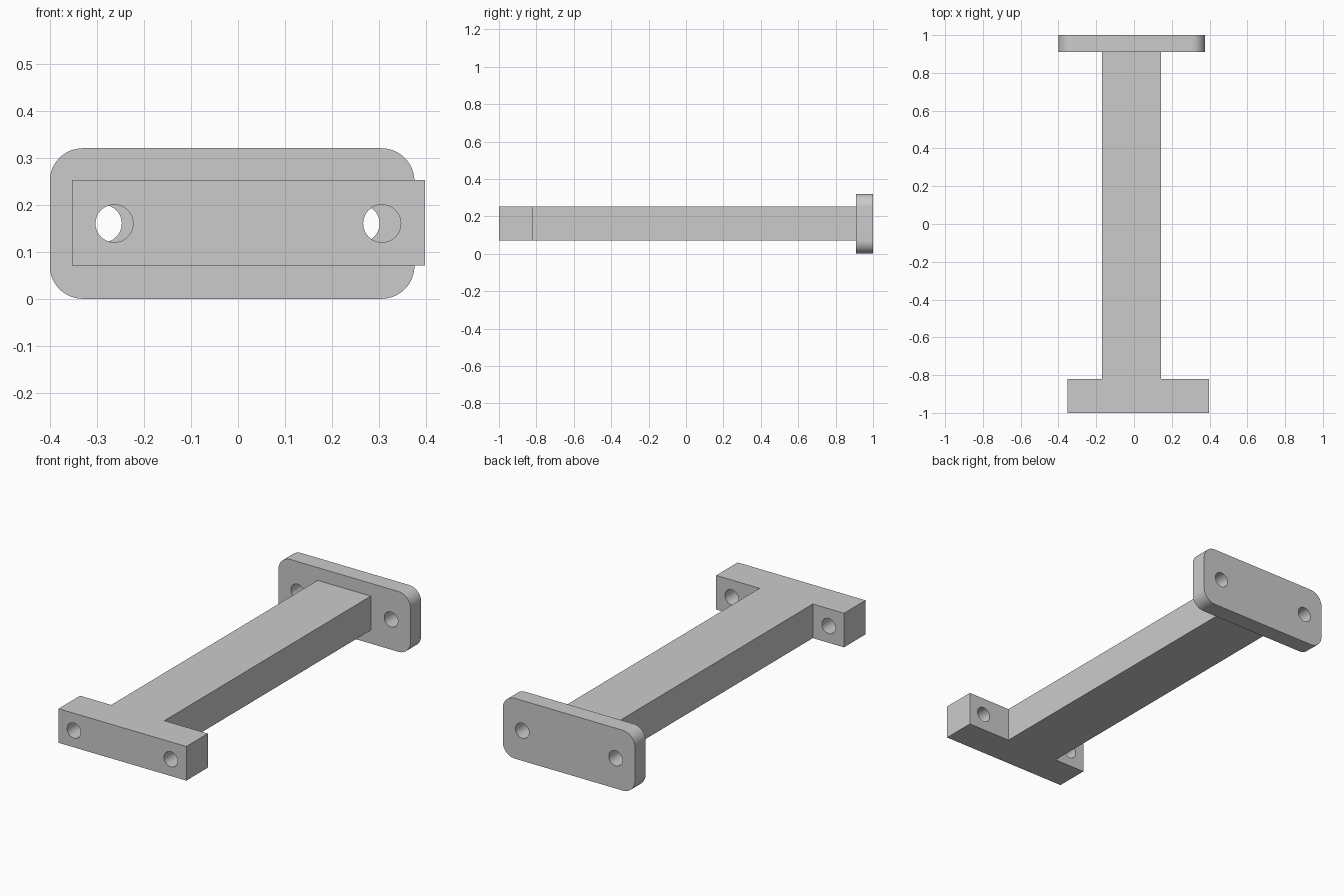
import bpy, bmesh, math
from mathutils import Vector

cube = bpy.data.objects.get("Cube")
if cube:
    bpy.data.objects.remove(cube, do_unlink=True)

grey = bpy.data.materials.new("light grey")
grey.use_nodes = True
grey.diffuse_color = (0.6, 0.6, 0.6, 1)
grey.node_tree.nodes["Principled BSDF"].inputs["Base Color"].default_value = (0.6, 0.6, 0.6, 1)

HOLE_Z, HOLE_R = 0.16, 0.04


def prism(name, points, offset):
    """Extrude a flat outline of 3D points by an offset."""
    bm = bmesh.new()
    face = bm.faces.new([bm.verts.new(p) for p in points])
    moved = bmesh.ops.extrude_face_region(bm, geom=[face])["geom"]
    bmesh.ops.translate(bm, vec=Vector(offset),
                        verts=[v for v in moved if isinstance(v, bmesh.types.BMVert)])
    bmesh.ops.recalc_face_normals(bm, faces=bm.faces)
    mesh = bpy.data.meshes.new(name)
    bm.to_mesh(mesh)
    bm.free()
    mesh.materials.append(grey)
    obj = bpy.data.objects.new(name, mesh)
    bpy.context.collection.objects.link(obj)
    return obj


def arc(cx, cz, r, start, sweep, steps, y):
    """Points on an arc in the xz plane."""
    return [(cx + r * math.cos(start + sweep * i / steps), y,
             cz + r * math.sin(start + sweep * i / steps)) for i in range(steps + 1)]


def drill(obj, xs, y):
    """Cut round bolt holes running front to back."""
    bpy.context.view_layer.objects.active = obj
    for x in xs:
        ring = arc(x, HOLE_Z, HOLE_R, 0, math.tau, 32, y - 0.2)[:-1]
        cutter = prism("hole_cutter", ring, (0, 0.4, 0))
        cutter.hide_render = True
        mod = obj.modifiers.new("hole", "BOOLEAN")
        mod.operation = "DIFFERENCE"
        mod.solver = "EXACT"
        mod.object = cutter
        bpy.ops.object.modifier_apply(modifier=mod.name)
        bpy.data.objects.remove(cutter, do_unlink=True)


def smooth(obj):
    bpy.ops.object.select_all(action="DESELECT")
    obj.select_set(True)
    bpy.context.view_layer.objects.active = obj
    bpy.ops.object.shade_smooth_by_angle(angle=math.radians(30))


# Beam with its front crossbar, one T-shaped outline raised in z
outline = [(-0.353, -1), (0.397, -1), (0.397, -0.82), (0.142, -0.82),
           (0.142, 0.91), (-0.17, 0.91), (-0.17, -0.82), (-0.353, -0.82)]
beam = prism("beam_with_crossbar", [(x, y, 0.071) for x, y in outline], (0, 0, 0.181))
drill(beam, (-0.263, 0.306), -0.91)
smooth(beam)

# Rounded end plate at the back
left, right, top, radius = -0.4, 0.375, 0.32, 0.07
corners = [(right - radius, top - radius), (left + radius, top - radius),
           (left + radius, radius), (right - radius, radius)]
rim = []
for i, (cx, cz) in enumerate(corners):
    rim += arc(cx, cz, radius, i * math.pi / 2, math.pi / 2, 12, 0.91)
plate = prism("end_plate", rim, (0, 0.09, 0))
drill(plate, (-0.287, 0.261), 0.955)
smooth(plate)
